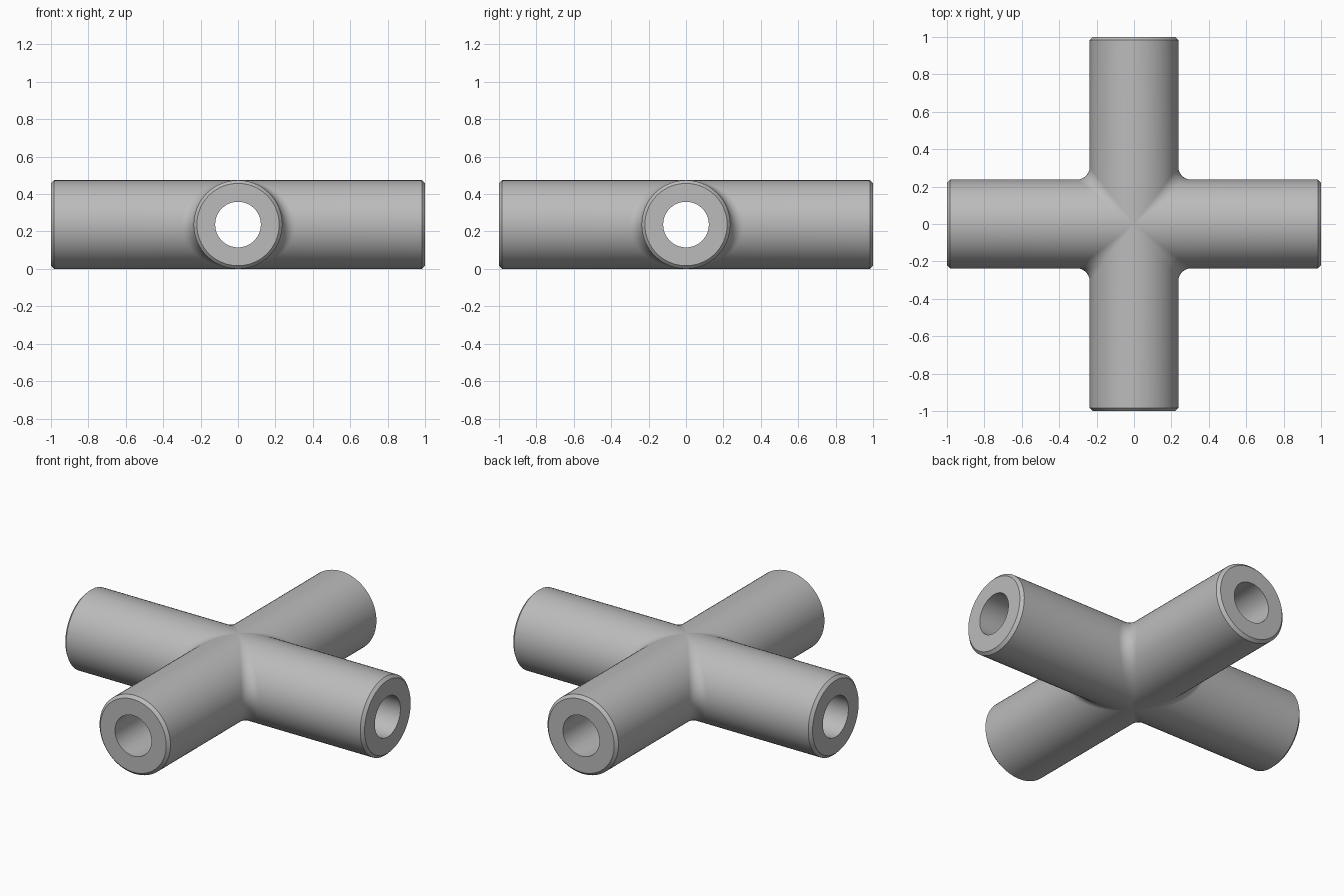
import bpy
import bmesh
import math
from mathutils import Matrix, Vector

default = bpy.data.objects.get("Cube")
if default:
    bpy.data.objects.remove(default, do_unlink=True)

R = 0.237        # outer radius
BORE = 0.122     # bore radius
FILLET = 0.07    # rolling-ball fillet where the arms meet
CHAMFER = 0.017  # bevel on the open ends
SEGMENTS = 72
STEPS = 6        # divisions of half a fillet

steel = bpy.data.materials.new("grey_steel")
steel.use_nodes = True
grey = (0.5, 0.5, 0.5, 1.0)
steel.diffuse_color = grey
steel.node_tree.nodes["Principled BSDF"].inputs["Base Color"].default_value = grey


def arm_strip(angle):
    """Points along an arm on +x at one angle, from the mitre over the end into the bore."""
    c, s = math.cos(angle), math.sin(angle)
    side = 1 if c >= 0 else -1
    a = abs(c)
    # Fillet arc from the diagonal plane to the straight pipe
    centre = Vector((a, a, s)) * (R + FILLET)
    on_arm = Vector((0, -a, -s))
    diagonal = Vector((-a, -a, -2 * s)).normalized()
    points = []
    for i in range(STEPS + 1):
        t = i / STEPS
        points.append(centre + FILLET * (diagonal.slerp(on_arm, t) if a > 1e-6 else on_arm))
    # Straight wall, chamfered end, flat rim and bore back to the mitre
    for x, r in ((1 - CHAMFER, R), (1, R - CHAMFER), (1, BORE), (a * BORE, BORE)):
        points.append(Vector((x, a * r, s * r)))
    return [Vector((p.x, p.y * side, p.z + R)) for p in points]


# Four identical arms welded along their mitres
bm = bmesh.new()
strips = [arm_strip(2 * math.pi * i / SEGMENTS) for i in range(SEGMENTS)]
for quarter in range(4):
    turn = Matrix.Rotation(quarter * math.pi / 2, 3, 'Z')
    verts = [[bm.verts.new(turn @ p) for p in strip] for strip in strips]
    for i in range(SEGMENTS):
        here, there = verts[i], verts[(i + 1) % SEGMENTS]
        for j in range(len(here) - 1):
            bm.faces.new((here[j], here[j + 1], there[j + 1], there[j]))
bmesh.ops.remove_doubles(bm, verts=bm.verts[:], dist=1e-5)
bmesh.ops.dissolve_degenerate(bm, edges=bm.edges[:], dist=1e-6)
bmesh.ops.recalc_face_normals(bm, faces=bm.faces[:])

mesh = bpy.data.meshes.new("pipe_cross")
bm.to_mesh(mesh)
bm.free()
mesh.materials.append(steel)
pipe_cross = bpy.data.objects.new("pipe_cross", mesh)
bpy.context.collection.objects.link(pipe_cross)

# Smooth walls with crisp end rims
bpy.ops.object.select_all(action='DESELECT')
pipe_cross.select_set(True)
bpy.context.view_layer.objects.active = pipe_cross
bpy.ops.object.shade_smooth_by_angle(angle=math.radians(30))
